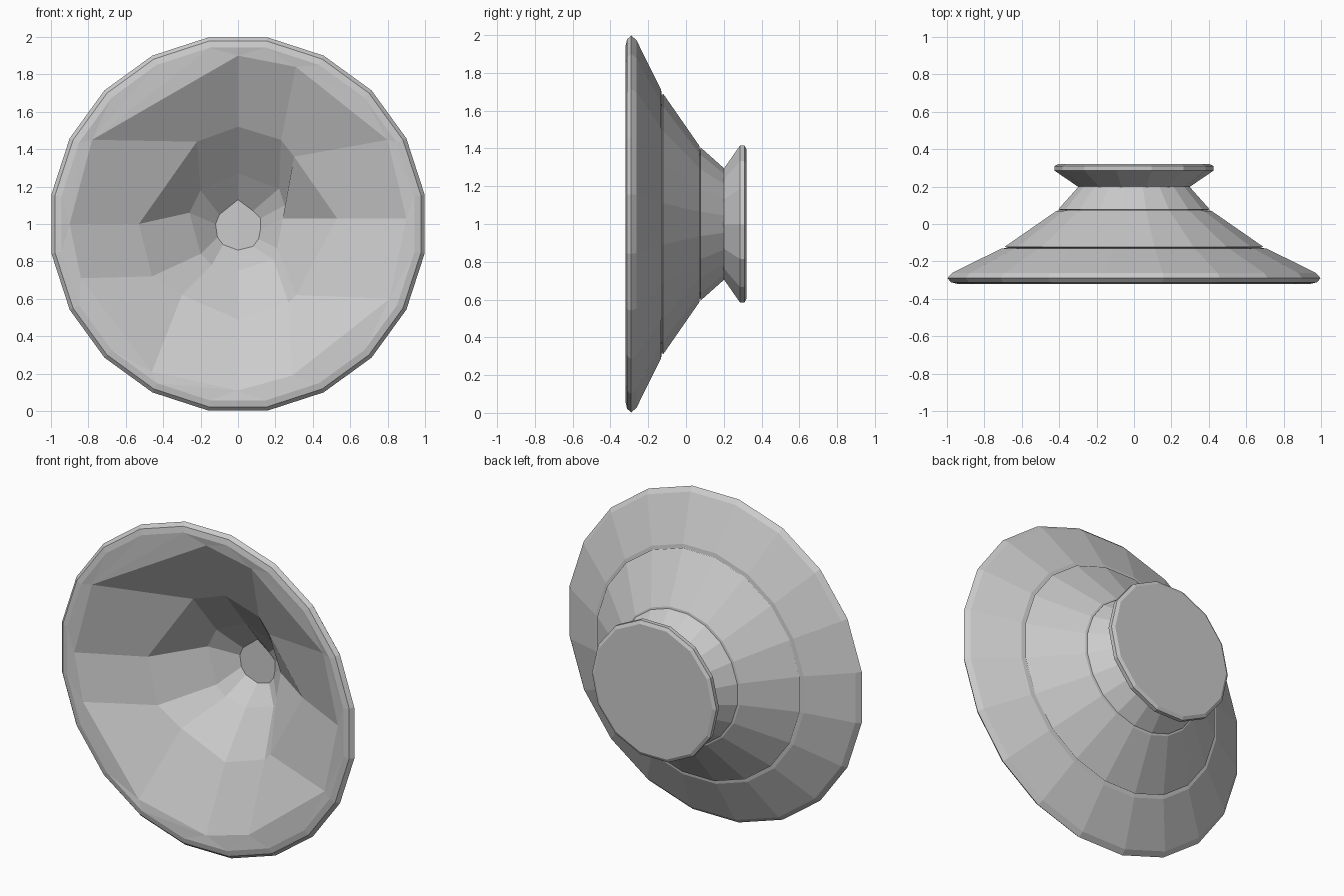
import bpy, bmesh, math

if "Cube" in bpy.data.objects:
    bpy.data.objects.remove(bpy.data.objects["Cube"])


def round_loop(bm, y, r, sides):
    # ring around the y axis, flat side up
    return [bm.verts.new((r * math.sin(a), y, 1 + r * math.cos(a)))
            for a in (2 * math.pi * (i + 0.5) / sides for i in range(sides))]


def facet_loop(bm, y, pts):
    return [bm.verts.new((x, y, z)) for x, z in pts]


def loft(bm, a, b):
    # quads for equal rings, otherwise step round both rings by angle
    n, m = len(a), len(b)
    if n == m:
        for i in range(n):
            j = (i + 1) % n
            bm.faces.new((a[i], a[j], b[j], b[i]))
        return

    def angles(loop):
        out = []
        for v in loop:
            t = math.atan2(v.co.x, v.co.z - 1) % (2 * math.pi)
            out.append(t)
        return out + [out[0] + 2 * math.pi]
    ta, tb = angles(a), angles(b)
    i = j = 0
    while i < n or j < m:
        if j == m or (i < n and ta[i + 1] <= tb[j + 1]):
            bm.faces.new((a[i], a[(i + 1) % n], b[j % m]))
            i += 1
        else:
            bm.faces.new((a[i % n], b[(j + 1) % m], b[j]))
            j += 1


def finish(bm, name):
    bmesh.ops.recalc_face_normals(bm, faces=bm.faces)
    me = bpy.data.meshes.new(name)
    bm.to_mesh(me)
    bm.free()
    ob = bpy.data.objects.new(name, me)
    bpy.context.collection.objects.link(ob)


# Dish: stepped round outside with thin seams, irregular faceted hollow inside
bm = bmesh.new()
outside = [(0.20, 0.30), (0.078, 0.41), (0.074, 0.395), (0.07, 0.42),
           (-0.122, 0.70), (-0.127, 0.685), (-0.132, 0.72),
           (-0.262, 0.985), (-0.29, 1.01), (-0.312, 0.99), (-0.32, 0.955)]
loops = [round_loop(bm, y, r, 20) for y, r in outside]
hollow = [
    (-0.312, [(0, 1.9), (.31, 1.84), (.8, 1.45), (.9, 1.03), (.81, .6), (.29, .19),
              (0, .11), (-.46, .21), (-.84, .71), (-.9, 1.0), (-.78, 1.45)]),
    (-0.125, [(0, 1.52), (.23, 1.45), (.3, 1.36), (.53, 1.03), (.31, .62), (.27, .58),
              (0, .49), (-.3, .62), (-.46, .72), (-.53, 1.0), (-.22, 1.44)]),
    (0.075, [(0, 1.27), (.22, 1.19), (.25, 1.1), (.24, 1.03), (.21, .87), (.19, .81),
             (0, .75), (-.14, .78), (-.2, .84), (-.26, 1.06), (-.2, 1.18)]),
    (0.19, [(0, 1.13), (.08, 1.07), (.12, 1.03), (.12, .97), (.11, .92), (.08, .88),
            (0, .86), (-.08, .89), (-.11, .93), (-.12, 1.0), (-.1, 1.05)])]
loops += [facet_loop(bm, y, p) for y, p in hollow]
for a, b in zip(loops, loops[1:]):
    loft(bm, a, b)
bm.faces.new(loops[-1])
finish(bm, "dish")

# Foot: flared disc with a flat back
bm = bmesh.new()
loops = [round_loop(bm, y, r, 14) for y, r in
         [(0.19, 0.30), (0.20, 0.30), (0.285, 0.425), (0.31, 0.425), (0.32, 0.405)]]
for a, b in zip(loops, loops[1:]):
    loft(bm, a, b)
bm.faces.new(loops[0])
bm.faces.new(loops[-1])
finish(bm, "foot")
